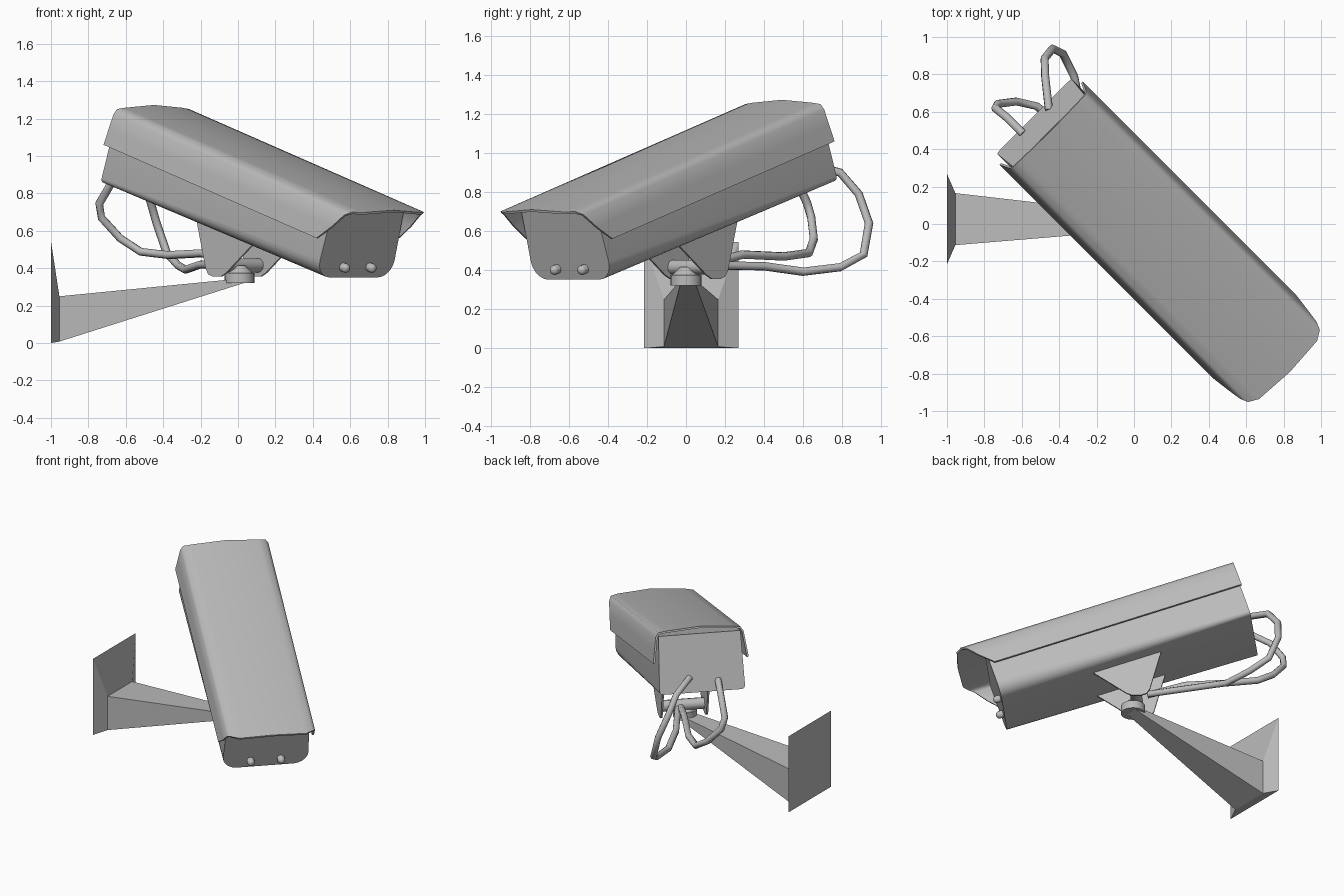
import bpy, bmesh, math
from mathutils import Vector, Matrix

if "Cube" in bpy.data.objects:
    bpy.data.objects.remove(bpy.data.objects["Cube"], do_unlink=True)

grey = bpy.data.materials.new("mid_grey")
grey.use_nodes = True
COL = (0.5, 0.5, 0.5, 1)
grey.diffuse_color = COL
grey.node_tree.nodes["Principled BSDF"].inputs["Base Color"].default_value = COL

# Camera axes: forward-down, sideways, up; origin on the hood's rear lower edge
R = math.sqrt(0.5)
PITCH = math.atan(0.31)
C, S = math.cos(PITCH), math.sin(PITCH)
FWD, SIDE, Z = Vector((R, -R, 0)), Vector((R, R, 0)), Vector((0, 0, 1))
AXIS, UP = FWD * C - Z * S, FWD * S + Z * C
ORIGIN = FWD * -0.732 + SIDE * 0.03 + Z * 1.06


def cam(a, v, u):
    """Point given along, across and above the camera axis."""
    return ORIGIN + AXIS * a + SIDE * v + UP * u


def finish(name, bm, angle=None):
    bmesh.ops.recalc_face_normals(bm, faces=bm.faces)
    me = bpy.data.meshes.new(name)
    bm.to_mesh(me)
    bm.free()
    ob = bpy.data.objects.new(name, me)
    bpy.context.collection.objects.link(ob)
    me.materials.append(grey)
    if angle:
        bpy.ops.object.select_all(action='DESELECT')
        ob.select_set(True)
        bpy.context.view_layer.objects.active = ob
        bpy.ops.object.shade_smooth_by_angle(angle=math.radians(angle))
    return ob


def loft(name, rings, closed=True, angle=None, thickness=0):
    """Skin matching rings of points; closed rings get end caps."""
    bm = bmesh.new()
    rows = [[bm.verts.new(p) for p in ring] for ring in rings]
    n = len(rows[0])
    for r0, r1 in zip(rows, rows[1:]):
        for i in range(n if closed else n - 1):
            j = (i + 1) % n
            bm.faces.new((r0[i], r0[j], r1[j], r1[i]))
    if closed:
        bm.faces.new(rows[0])
        bm.faces.new(rows[-1])
    if thickness:
        bmesh.ops.recalc_face_normals(bm, faces=bm.faces)
        bmesh.ops.solidify(bm, geom=bm.faces[:], thickness=thickness)
    return finish(name, bm, angle)


def cylinder(name, centre, axis, radius, depth, sides=20, top=None):
    bm = bmesh.new()
    rot = Vector(axis).to_track_quat('Z', 'Y').to_matrix().to_4x4()
    bmesh.ops.create_cone(bm, cap_ends=True, segments=sides, radius1=radius,
                          radius2=radius if top is None else top, depth=depth,
                          matrix=Matrix.Translation(centre) @ rot)
    return finish(name, bm, 40)


# Sun hood: half profile (across, up, front reach), mirrored to a full one
half = [(0.315, 0, 1.685), (0.302, 0.09, 1.765), (0.29, 0.172, 1.825),
        (0.272, 0.2, 1.86), (0.22, 0.207, 1.89)]
prof = [(-v, u, a) for v, u, a in half] + [(0, 0.223, 1.9)] + half[::-1]
loft("hood", [[cam(0, v, u) for v, u, a in prof],
              [cam(a, v, u) for v, u, a in prof]],
     closed=False, angle=80, thickness=0.012)


# Camera body: lower corners grow rounder toward the front
def body_ring(a, r, w=0.282, low=-0.21):
    right = [(w - 0.012, 0.175)]
    for k in range(6):
        t = math.radians(18 * k)
        right.append((w - r + r * math.cos(t), low + r - r * math.sin(t)))
    return [cam(a, v, u) for v, u in right + [(-v, u) for v, u in right[::-1]]]


loft("camera_body", [body_ring(0.008, 0.025), body_ring(1.715, 0.095)], angle=50)

# Two screws on the front face
for side, label in ((-1, "right"), (1, "left")):
    cylinder("front_screw_base_" + label, cam(1.72, side * 0.1, -0.152), AXIS, 0.024, 0.03)
    bm = bmesh.new()
    bmesh.ops.create_uvsphere(bm, u_segments=16, v_segments=10, radius=0.025,
                              matrix=Matrix.Translation(cam(1.737, side * 0.1, -0.152)))
    finish("front_screw_" + label, bm, 60)

# Bracket plates below the body (forward, height)
plate = [(-0.2, 0.7), (-0.12, 0.40), (-0.1, 0.367), (-0.065, 0.355),
         (-0.005, 0.355), (0.035, 0.375), (0.28, 0.56)]
for side, label in ((-1, "right"), (1, "left")):
    loft("bracket_plate_" + label,
         [[FWD * f + SIDE * (0.03 + side * 0.15 + d) + Z * z for f, z in plate]
          for d in (-0.006, 0.006)])

# Axle between the plates, swivel collar and cone on the arm
cylinder("bracket_axle", FWD * -0.02 + SIDE * 0.03 + Z * 0.415, SIDE, 0.038, 0.3, 12)
cylinder("swivel_collar", (0.008, 0, 0.348), Z, 0.079, 0.055, 24)
cylinder("swivel_cone", (0.008, 0, 0.395), Z, 0.07, 0.04, 12, 0.03)


# Wall mount and tapered arm
def rect(x, y0, y1, z0, z1):
    return [(x, y0, z0), (x, y1, z0), (x, y1, z1), (x, y0, z1)]


loft("wall_arm", [rect(-1, -0.215, 0.268, 0, 0.545),
                  rect(-0.955, -0.113, 0.165, 0.008, 0.25),
                  rect(0.045, -0.03, 0.05, 0.325, 0.348)])

# Cables looping from the rear face down to the bracket
cables = {
    "cable_right": [(-0.59, 0.48, 0.925), (-0.68, 0.57, 0.85), (-0.742, 0.62, 0.745),
                    (-0.73, 0.642, 0.67), (-0.63, 0.655, 0.56), (-0.52, 0.63, 0.488),
                    (-0.37, 0.5, 0.47), (-0.19, 0.29, 0.48), (-0.03, 0.1, 0.43)],
    "cable_left": [(-0.455, 0.61, 0.95), (-0.475, 0.79, 0.9), (-0.478, 0.885, 0.79),
                   (-0.435, 0.938, 0.64), (-0.38, 0.91, 0.48), (-0.32, 0.79, 0.415),
                   (-0.28, 0.6, 0.392), (-0.2, 0.4, 0.42), (-0.02, 0.12, 0.425)],
}
for name, pts in cables.items():
    pts = [Vector(p) for p in pts]
    rings = []
    for i, p in enumerate(pts):
        t = (pts[min(i + 1, len(pts) - 1)] - pts[max(i - 1, 0)]).normalized()
        n = t.cross(SIDE).normalized() if not rings else (n - t * n.dot(t)).normalized()
        b = t.cross(n)
        rings.append([p + (n * math.cos(k * math.pi / 4) + b * math.sin(k * math.pi / 4)) * 0.022
                      for k in range(8)])
    loft(name, rings, angle=60)
